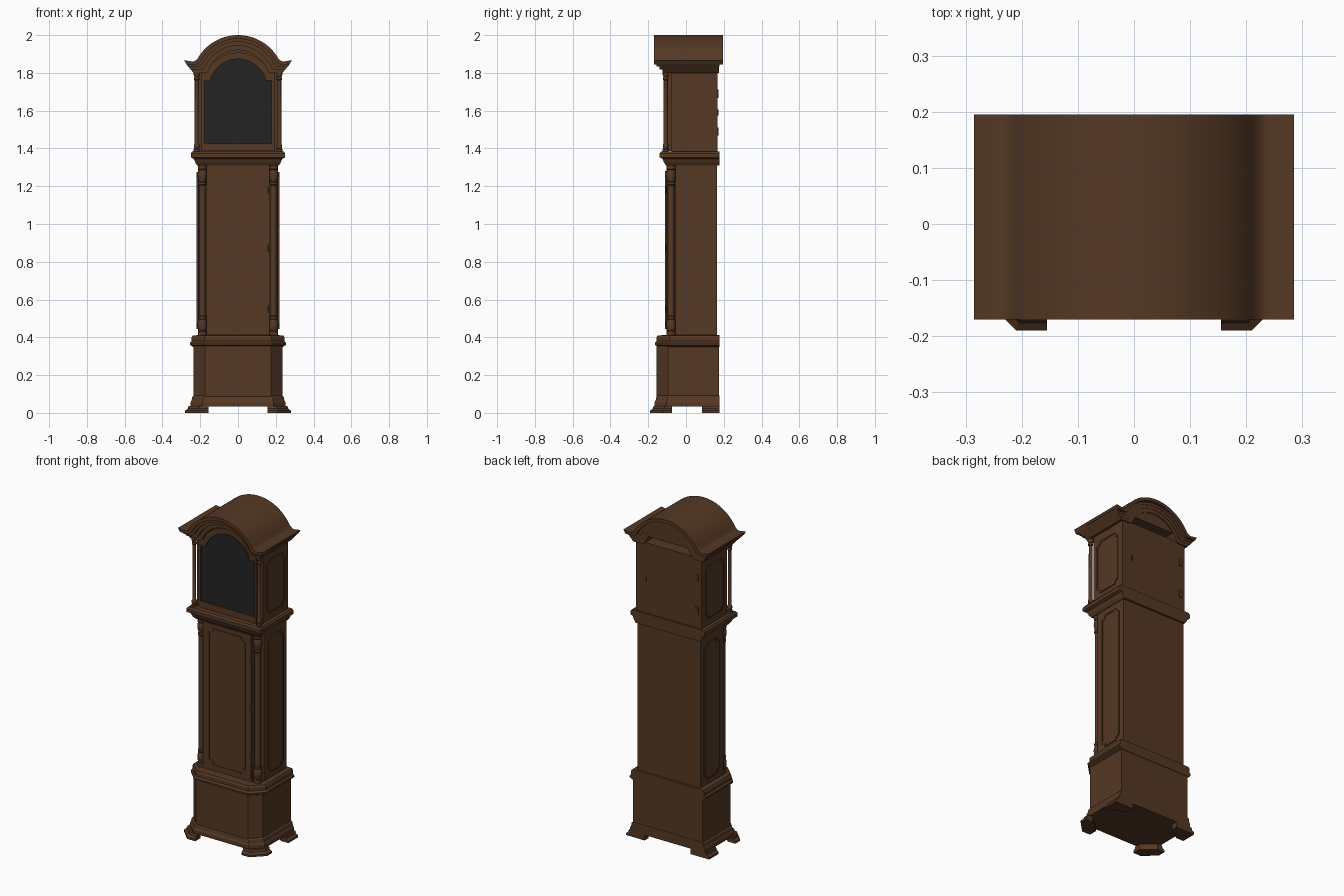
import bpy, bmesh
from math import sin, cos, pi, sqrt, asin

cube = bpy.data.objects.get("Cube")
if cube:
    bpy.data.objects.remove(cube, do_unlink=True)


def material(name, rgb):
    m = bpy.data.materials.new(name)
    m.use_nodes = True
    m.diffuse_color = (*rgb, 1)
    m.node_tree.nodes["Principled BSDF"].inputs["Base Color"].default_value = (*rgb, 1)
    return m


WOOD = material("dark brown wood", (0.09, 0.04, 0.018))
GLASS = material("black glass", (0.017, 0.017, 0.017))


def loft(name, rings, mat=WOOD, smooth=False, hollow=False):
    """Skin a stack of point rings; hollow joins last ring to first instead of capping."""
    bm = bmesh.new()
    vs = [[bm.verts.new(p) for p in r] for r in rings]
    n = len(vs[0])
    pairs = list(zip(vs, vs[1:]))
    if hollow:
        pairs.append((vs[-1], vs[0]))
    else:
        bm.faces.new(vs[0])
        bm.faces.new(vs[-1])
    for a, b in pairs:
        for i in range(n):
            j = (i + 1) % n
            bm.faces.new((a[i], a[j], b[j], b[i]))
    bmesh.ops.recalc_face_normals(bm, faces=bm.faces)
    mesh = bpy.data.meshes.new(name)
    bm.to_mesh(mesh)
    bm.free()
    ob = bpy.data.objects.new(name, mesh)
    bpy.context.collection.objects.link(ob)
    mesh.materials.append(mat)
    if smooth:
        bpy.ops.object.select_all(action='DESELECT')
        ob.select_set(True)
        bpy.context.view_layer.objects.active = ob
        bpy.ops.object.shade_smooth_by_angle(angle=0.6)
    return ob


def place(pts, axis, t):
    if axis == 'x':
        return [(t, u, v) for u, v in pts]
    if axis == 'y':
        return [(u, t, v) for u, v in pts]
    return [(u, v, t) for u, v in pts]


def slab(name, pts, axis, a, b, **kw):
    return loft(name, [place(pts, axis, a), place(pts, axis, b)], **kw)


def frame(name, outer, inner, axis, a, b):
    return loft(name, [place(outer, axis, a), place(outer, axis, b),
                       place(inner, axis, b), place(inner, axis, a)], hollow=True)


def rect(u0, u1, v0, v1):
    return [(u0, v0), (u1, v0), (u1, v1), (u0, v1)]


def moulding(name, levels, dy, yb, c=0):
    """Stacked outline with optional front corner chamfers; levels are (half width, z)."""
    rings = []
    for h, z in levels:
        y = dy - h
        k = c + 0.586 * (h - levels[0][0]) if c else 0
        right = [(h, yb, z), (h, y + k, z)] + ([(h - k, y, z)] if c else [])
        rings.append(right + [(-x, q, w) for x, q, w in reversed(right)])
    return loft(name, rings)


def turned(name, profile, x, y, n=16):
    rings = [[(x + r * cos(2 * pi * i / n), y + r * sin(2 * pi * i / n), z)
              for i in range(n)] for r, z in profile]
    return loft(name, rings, smooth=True)


def notched(u0, u1, v0, v1, r, n=5):
    """Rectangle with scooped corners."""
    pts = []
    for cu, cv, a in ((u0, v0, pi / 2), (u1, v0, pi), (u1, v1, 1.5 * pi), (u0, v1, 0)):
        pts += [(cu + r * cos(a - pi / 2 * i / n), cv + r * sin(a - pi / 2 * i / n))
                for i in range(n + 1)]
    return pts


def panel(name, u0, u1, v0, v1, r, axis, t, s):
    b = 0.008
    outer = notched(u0, u1, v0, v1, r)
    inner = notched(u0 + b, u1 - b, v0 + b, v1 - b, r)
    frame(name + "_bead", outer, inner, axis, t - s * 0.004, t + s * 0.006)
    slab(name + "_field", inner, axis, t - s * 0.004, t + s * 0.003)


# Plinth: base box, skirt and upper moulding
moulding("base_box", [(0.235, 0.07), (0.235, 0.37)], 0.08, 0.175, 0.06)
moulding("base_skirt", [(0.252, 0.033), (0.252, 0.055), (0.246, 0.065), (0.242, 0.085),
                        (0.235, 0.092)], 0.085, 0.177, 0.064)
moulding("base_top_moulding", [(0.238, 0.35), (0.255, 0.36), (0.255, 0.37), (0.246, 0.38),
                               (0.246, 0.4), (0.24, 0.41), (0.2, 0.412)], 0.09, 0.178, 0.065)

# Bracket feet, flared outwards
SIDES = ((1, "left"), (-1, "right"))
for s, side in SIDES:
    def front_foot(o, z):
        return [(s * x, y, z) for x, y in (
            (0.155, o - 0.19), (0.21 - o * 0.4, o - 0.19), (0.28 - o, o * 0.4 - 0.12),
            (0.28 - o, -0.075), (0.23, -0.075), (0.155, -0.14))]

    def back_foot(o, z):
        return [(s * x, y, z) for x, y in (
            (0.155, 0.177), (0.28 - o, 0.177), (0.28 - o, 0.085), (0.23, 0.085), (0.155, 0.14))]

    for label, foot in (("front", front_foot), ("back", back_foot)):
        loft(f"{label}_foot_{side}", [foot(0, 0), foot(0, 0.012), foot(0.014, 0.022),
                                      foot(0.018, 0.036)])

# Waist: case with notched front corners for the columns
W, N = 0.213, 0.166
half = [(W, 0.165), (W, -0.055), (N, -0.055), (N, -0.1)]
slab("waist_case", half + [(-x, y) for x, y in reversed(half)], 'z', 0.4, 1.33)
slab("waist_door", rect(-0.16, 0.16, 0.425, 1.305), 'y', -0.095, -0.104)
panel("waist_door_panel", -0.125, 0.125, 0.445, 1.28, 0.03, 'y', -0.104, -1)
for i, z in enumerate((0.55, 0.87, 1.18)):
    turned(f"waist_hinge_{i + 1}", [(0.004, z - 0.018), (0.004, z + 0.018)], 0.163, -0.105, 8)

column = [(0.024, 0.41), (0.024, 0.43), (0.019, 0.435), (0.024, 0.45), (0.025, 0.47),
          (0.021, 0.49), (0.018, 0.495), (0.022, 0.502), (0.022, 0.51), (0.018, 0.515),
          (0.018, 1.205), (0.022, 1.21), (0.022, 1.22), (0.018, 1.225), (0.022, 1.24),
          (0.025, 1.26), (0.022, 1.28), (0.019, 1.285), (0.024, 1.292), (0.024, 1.32)]
for s, side in SIDES:
    turned(f"waist_column_{side}", column, s * 0.189, -0.079)
    panel(f"waist_side_panel_{side}", -0.015, 0.13, 0.445, 1.275, 0.025, 'x', s * W, s)

# Moulding that carries the hood
moulding("hood_base_moulding", [(0.216, 1.31), (0.226, 1.325), (0.234, 1.345), (0.25, 1.353),
                                (0.25, 1.373), (0.242, 1.384)], 0.11, 0.177)

# Arched cornice: concentric bands stepping inwards and back
RC, ZC = 0.246, 1.754


def arch_line(d, n=28):
    r, zf, end = RC - d, 1.86 - 0.75 * d, 0.285 - 0.62 * d
    xj = sqrt(r * r - (zf - ZC) ** 2)
    a = asin(xj / r) - 0.12
    x0, z0 = r * sin(a), ZC + r * cos(a)
    x2 = xj + 0.02
    half = [(r * sin(a * i / n), ZC + r * cos(a * i / n)) for i in range(1, n + 1)]
    for i in range(1, 6):
        t = i / 5
        half.append(((1 - t) ** 2 * x0 + 2 * t * (1 - t) * xj + t * t * x2,
                     (1 - t) ** 2 * z0 + 2 * t * (1 - t) * zf + t * t * zf))
    half.append((end, zf + (0.007 if d == 0 else 0)))
    return [(-x, z) for x, z in reversed(half)] + [(0, ZC + r)] + half


bands = (("roof", 0, 0.02, -0.17, 0.195), ("cornice_upper", 0.02, 0.036, -0.155, 0.178),
         ("cornice_middle", 0.036, 0.056, -0.14, 0.176),
         ("cornice_lower", 0.056, 0.08, -0.125, 0.174))
for name, d0, d1, y0, y1 in bands:
    slab(name, arch_line(d0) + arch_line(d1)[::-1], 'y', y0, y1, smooth=True)

# Hood case with an arched top, closed at the back
H = 0.222
slab("hood_case", rect(-H, H, 1.375, 1.81), 'y', -0.078, 0.166)
slab("hood_arch_fill", arch_line(0.01), 'y', -0.078, 0.168)


# Arched glazed door
def door_line(w, z0, zs, r, n=24):
    a = asin(min(1, sqrt(r * r - (zs - 1.72) ** 2) / r))
    arc = [(r * sin(a - 2 * a * i / n), 1.72 + r * cos(a - 2 * a * i / n)) for i in range(n + 1)]
    return [(-w, z0), (w, z0), (w, zs)] + arc + [(-w, zs)]


opening = door_line(0.178, 1.425, 1.76, 0.153)
frame("hood_door_frame", door_line(0.194, 1.386, 1.8, 0.188), opening, 'y', -0.07, -0.104)
frame("hood_door_bead", door_line(0.184, 1.419, 1.767, 0.159), opening, 'y', -0.1, -0.107)
slab("door_glass", opening, 'y', -0.08, -0.098, mat=GLASS)

# Hood columns and side panels
hood_column = [(0.016, 1.38), (0.016, 1.395), (0.012, 1.4), (0.015, 1.41), (0.015, 1.418),
               (0.011, 1.425), (0.01, 1.76), (0.014, 1.765), (0.014, 1.773), (0.011, 1.778),
               (0.016, 1.79), (0.016, 1.81)]
for s, side in SIDES:
    turned(f"hood_column_{side}", hood_column, s * 0.219, -0.108)
    panel(f"hood_side_panel_{side}", -0.045, 0.13, 1.425, 1.75, 0.025, 'x', s * H, s)

# Back hinges and latch
for i, z in enumerate((1.49, 1.69)):
    slab(f"back_hinge_{i + 1}", rect(-0.2, -0.18, z - 0.022, z + 0.022), 'y', 0.16, 0.172)
slab("back_latch", rect(0.15, 0.156, 1.575, 1.605), 'y', 0.16, 0.172)
